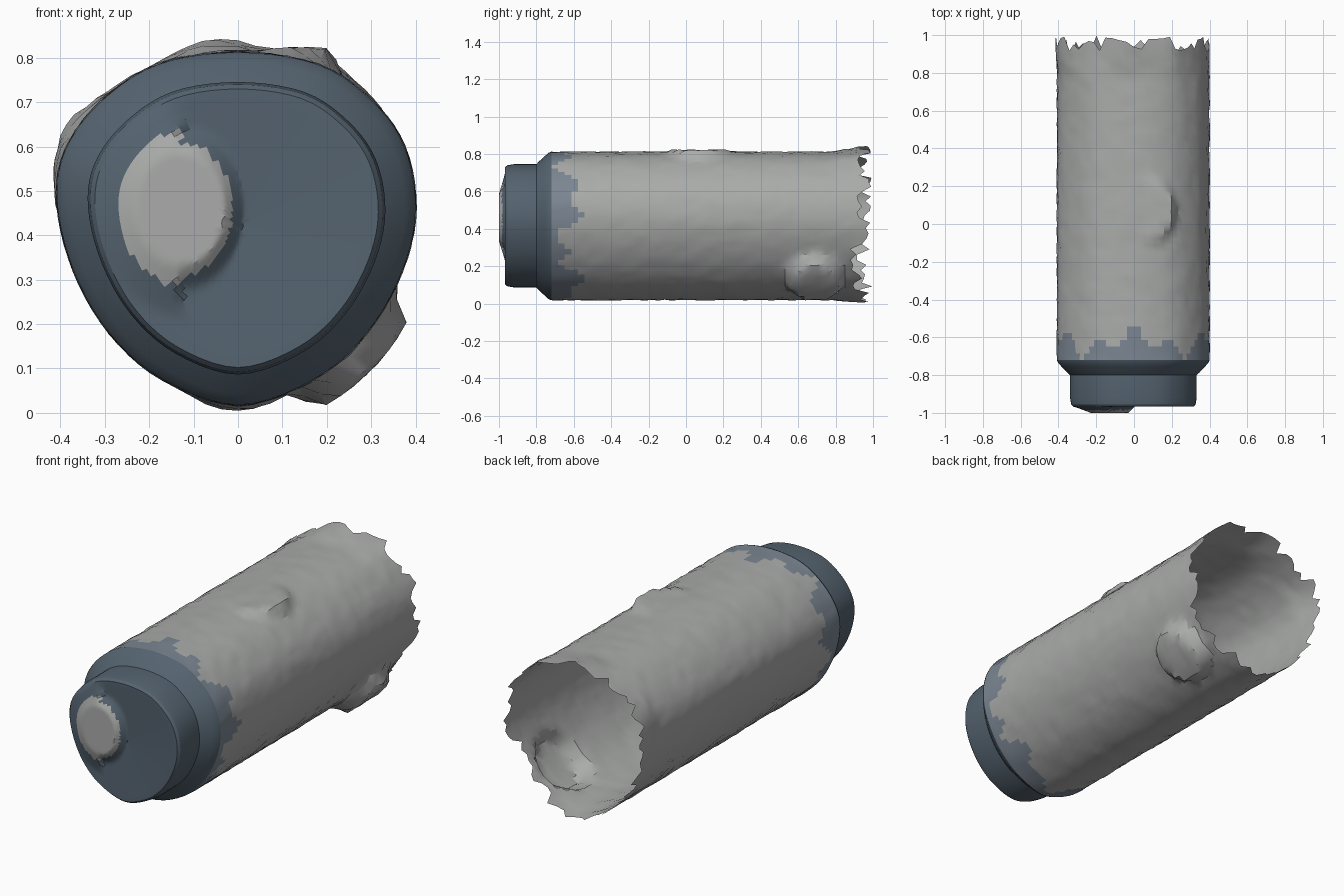
import bpy, bmesh, math, random
from mathutils import Vector

if "Cube" in bpy.data.objects:
    bpy.data.objects.remove(bpy.data.objects["Cube"])

random.seed(4)
CZ = 0.42
SUB = 5

# Closed cross-section (x, z), smoothed with a Catmull-Rom curve
KEYS = [(.40, .46), (.375, .6), (.30, .705), (.18, .785), (0, .812), (-.18, .785),
        (-.31, .70), (-.39, .59), (-.407, .47), (-.37, .32), (-.29, .18),
        (-.17, .075), (0, .018), (.17, .075), (.29, .18), (.37, .32)]
K = [Vector((x, 0, z - CZ)) for x, z in KEYS]
n = len(K)
SECTION = []
for i in range(n):
    a, b, c, d = (K[(i + j - 1) % n] for j in range(4))
    for s in range(SUB):
        t = s / SUB
        SECTION.append(.5 * (2 * b + (c - a) * t + (2 * a - 5 * b + 4 * c - d) * t * t
                             + (3 * b - 3 * c + d - a) * t ** 3))
N = len(SECTION)


def material(name, rgb):
    m = bpy.data.materials.new(name)
    m.diffuse_color = (*rgb, 1)
    m.use_nodes = True
    m.node_tree.nodes["Principled BSDF"].inputs["Base Color"].default_value = m.diffuse_color
    return m


LIGHT = material("pale_grey", (.40, .41, .40))
DARK = material("slate", (.09, .125, .16))
MID = material("worn_blue", (.20, .24, .29))


def plateau(d, r, edge):
    return max(0, min(1, (r + edge - d) / edge))


def loft(name, rings, paint, close_start=False):
    bm = bmesh.new()
    loops = [[bm.verts.new(p) for p in ring] for ring in rings]
    for a, b in zip(loops, loops[1:]):
        for i in range(N):
            j = (i + 1) % N
            bm.faces.new((a[i], a[j], b[j], b[i]))
    if close_start:
        bm.faces.new(loops[0])
    bmesh.ops.recalc_face_normals(bm, faces=bm.faces)
    for f in bm.faces:
        f.material_index = paint(f.calc_center_median())
    me = bpy.data.meshes.new(name)
    bm.to_mesh(me)
    bm.free()
    for m in (LIGHT, DARK, MID):
        me.materials.append(m)
    ob = bpy.data.objects.new(name, me)
    bpy.context.collection.objects.link(ob)
    bpy.ops.object.select_all(action='DESELECT')
    ob.select_set(True)
    bpy.context.view_layer.objects.active = ob
    bpy.ops.object.shade_smooth_by_angle(angle=math.radians(28))
    return ob


# Ragged open end: one end position per column
def end_y(v):
    a = math.atan2(v.z, v.x)
    low_right = math.exp(-((a + .6) / .5) ** 2)
    return .955 - .045 * low_right + random.uniform(-.045, .042)


ENDS = [end_y(v) for v in SECTION]


def body_point(i, y, k):
    v = SECTION[i]
    out = v.normalized()
    if k:
        y = .87 + (ENDS[i] - .87) * k
    p = Vector((v.x, y, v.z + CZ))
    push = random.uniform(-.003, .003) if y > -.7 else 0
    # raised flat patch on top, standing proud on its right side
    if v.z > 0:
        w = plateau(math.hypot(p.x - .06, (p.y - .07) * .85), .135, .03)
        push += w * (.004 + .27 * max(0, p.x - .05))
    # round boss low on the right side
    push += .062 * plateau((p - Vector((.25, .69, .14))).length, .12, .045)
    # lips of the torn end
    a = math.degrees(math.atan2(v.z, v.x))
    f = max(0, (y - .78) / .17)
    for ang, h in ((97, .033), (62, .02), (150, .026), (-90, .015)):
        push += min(f, 1) * h * math.exp(-((a - ang) / 15) ** 2)
    return p + out * push


# Main tube
stations = [(-.72 + 1.57 * i / 44, 0) for i in range(45)] + [(.87, .01), (.9, .5), (.95, 1)]
rings = [[body_point(i, y, k) for i in range(N)] for y, k in stations]


def paint_body(c):
    a = math.atan2(c.z - CZ, c.x)
    return 2 if c.y < -.62 + .09 * math.sin(9 * a) * math.cos(4 * a) else 0


loft("tube_body", rings, paint_body)


# End cap: face, rounded rim, neck, shoulder
def nose(x, z):
    d = math.hypot((x + .13) / .125, (z - .46) / .16)
    return plateau(d, .8, .35 if x > -.13 else .7)


def cap_point(v, scale, y):
    x, z = v.x * scale, v.z * scale + CZ
    if scale < .78 and y < -.9:
        y -= nose(x, z) * (y + 1.0)
    return Vector((x, y, z))


profile = [(.03 + .72 * i / 24, -.955 - .012 * i / 24) for i in range(25)]
profile += [(.79, -.967), (.815, -.955), (.83, -.92), (.83, -.80),
            (.87, -.785), (.94, -.755), (.985, -.735), (1, -.72)]
loft("end_cap", [[cap_point(v, s, y) for v in SECTION] for s, y in profile],
     lambda c: 0 if c.y < -.9 and nose(c.x, c.z) > .6 else 1, close_start=True)
